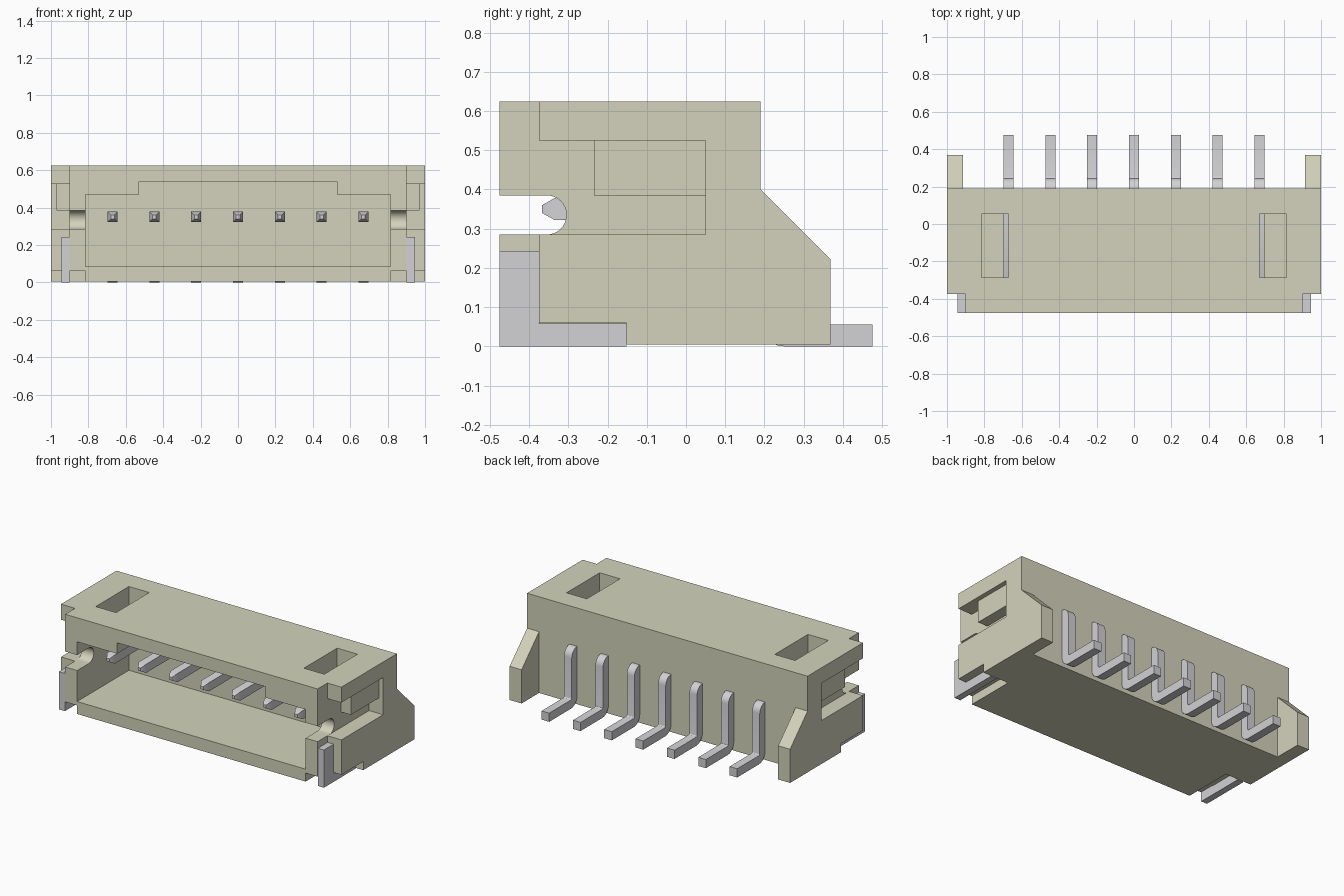
import bpy, bmesh, math
from mathutils import Vector

cube = bpy.data.objects.get("Cube")
if cube:
    bpy.data.objects.remove(cube, do_unlink=True)


def material(name, rgb):
    m = bpy.data.materials.new(name)
    m.use_nodes = True
    m.diffuse_color = (*rgb, 1)
    bsdf = m.node_tree.nodes["Principled BSDF"]
    bsdf.inputs["Base Color"].default_value = (*rgb, 1)
    bsdf.inputs["Roughness"].default_value = 0.6
    return m


BEIGE = material("beige plastic", (0.658, 0.651, 0.503))
METAL = material("tinned metal", (0.645, 0.638, 0.658))


def add_object(name, bm, mat):
    bmesh.ops.recalc_face_normals(bm, faces=bm.faces)
    mesh = bpy.data.meshes.new(name)
    bm.to_mesh(mesh)
    bm.free()
    mesh.materials.append(mat)
    ob = bpy.data.objects.new(name, mesh)
    bpy.context.collection.objects.link(ob)
    return ob


def prism_bm(points, a, b, axis="x"):
    """Extrude a (y, z) profile along x, or an (x, z) profile along y."""
    def place(p, t):
        return (t, p[0], p[1]) if axis == "x" else (p[0], t, p[1])
    bm = bmesh.new()
    face = bm.faces.new([bm.verts.new(place(p, a)) for p in points])
    new = bmesh.ops.extrude_face_region(bm, geom=[face])["geom"]
    shift = Vector(place((0, 0), b - a))
    bmesh.ops.translate(bm, vec=shift, verts=[v for v in new if isinstance(v, bmesh.types.BMVert)])
    bmesh.ops.recalc_face_normals(bm, faces=bm.faces)
    return bm


def prism(name, points, a, b, mat, axis="x"):
    return add_object(name, prism_bm(points, a, b, axis), mat)


def rect(u0, u1, v0, v1):
    return [(u0, v0), (u1, v0), (u1, v1), (u0, v1)]


def arc(cy, cz, r, start, end, n=6):
    return [(cy + r * math.cos(math.radians(start + (end - start) * i / n)),
             cz + r * math.sin(math.radians(start + (end - start) * i / n))) for i in range(n + 1)]


def smooth(ob):
    bpy.ops.object.select_all(action="DESELECT")
    ob.select_set(True)
    bpy.context.view_layer.objects.active = ob
    bpy.ops.object.shade_smooth_by_angle(angle=math.radians(30))


def cut(ob, points, a, b, axis="x"):
    tool = prism("cutter", points, a, b, BEIGE, axis)
    tool.hide_render = True
    mod = ob.modifiers.new("cut", "BOOLEAN")
    mod.operation, mod.solver, mod.object = "DIFFERENCE", "EXACT", tool
    bpy.context.view_layer.objects.active = ob
    bpy.ops.object.modifier_apply(modifier=mod.name)
    bpy.data.objects.remove(tool, do_unlink=True)


# Housing: side profile with sloped rear cheeks
housing = prism("housing", [(-0.475, 0.005), (0.368, 0.005), (0.368, 0.222), (0.19, 0.4),
                            (0.19, 0.625), (-0.475, 0.625)], -1, 1, BEIGE)
# Space between the rear cheeks
cut(housing, rect(0.19, 0.5, -0.1, 0.5), -0.915, 0.915)
# Mating cavity, taller in the middle
cut(housing, [(-0.815, 0.085), (0.815, 0.085), (0.815, 0.47), (0.53, 0.47),
              (0.53, 0.54), (-0.53, 0.54), (-0.53, 0.47), (-0.815, 0.47)], -0.6, 0.053, "y")
for s in (-1, 1):
    # Stepped front corner
    cut(housing, rect(-0.6, -0.375, -0.1, 0.8), s * 0.9, s * 1.2)
    # Side recess, leaving a raised block in its upper rear part
    cut(housing, [(-0.45, 0.285), (0.05, 0.285), (0.05, 0.385), (-0.235, 0.385),
                  (-0.235, 0.525), (-0.45, 0.525)], s * 0.9, s * 1.2)
    cut(housing, rect(-0.3, 0.05, 0.35, 0.525), s * 0.97, s * 1.2)
    # Round-ended slot through the side wall
    cut(housing, [(-0.6, 0.285)] + arc(-0.355, 0.335, 0.05, -90, 90, 16) + [(-0.6, 0.385)],
        s * 0.75, s * 0.95)
    # Latch window in the roof
    cut(housing, rect(s * 0.67, s * 0.815, 0.4, 0.8), -0.285, 0.053, "y")
    # Clearance under the front corner
    cut(housing, rect(-0.6, -0.152, -0.1, 0.06), s * 0.815, s * 1.2)
smooth(housing)

# Solder tabs: L-shaped plates at the front corners
for s, side in ((-1, "right"), (1, "left")):
    prism(side + "_solder_tab", [(-0.475, 0), (-0.152, 0), (-0.152, 0.058), (-0.375, 0.058),
                                 (-0.375, 0.243), (-0.475, 0.243)], s * 0.902, s * 0.945, METAL)

# Contact pins: straight shaft, bend down the rear wall, bend out into a foot
W = 0.027
pin_profile = ([(-0.335, 0.322), (0.18, 0.322)] + arc(0.18, 0.312, 0.01, 90, 0, 3)
               + arc(0.25, 0.06, 0.06, 180, 270) + [(0.475, 0), (0.475, 0.056)]
               + arc(0.255, 0.066, 0.01, 270, 180, 3) + arc(0.19, 0.323, 0.055, 0, 90)
               + [(-0.335, 0.378)])
for i in range(7):
    x = (i - 3) * 0.2235
    bm = prism_bm(pin_profile, x - W, x + W)
    # Tapered tip
    front = min(bm.faces, key=lambda f: f.calc_center_median().y + (0 if f.normal.y < -0.9 else 9))
    new = bmesh.ops.extrude_face_region(bm, geom=[front])["geom"]
    for v in (g for g in new if isinstance(g, bmesh.types.BMVert)):
        v.co = (x + (v.co.x - x) * 0.36, -0.367, 0.35 + (v.co.z - 0.35) * 0.36)
    if front.is_valid:
        bmesh.ops.delete(bm, geom=[front], context="FACES_ONLY")
    smooth(add_object("contact_pin_%d" % (i + 1), bm, METAL))
